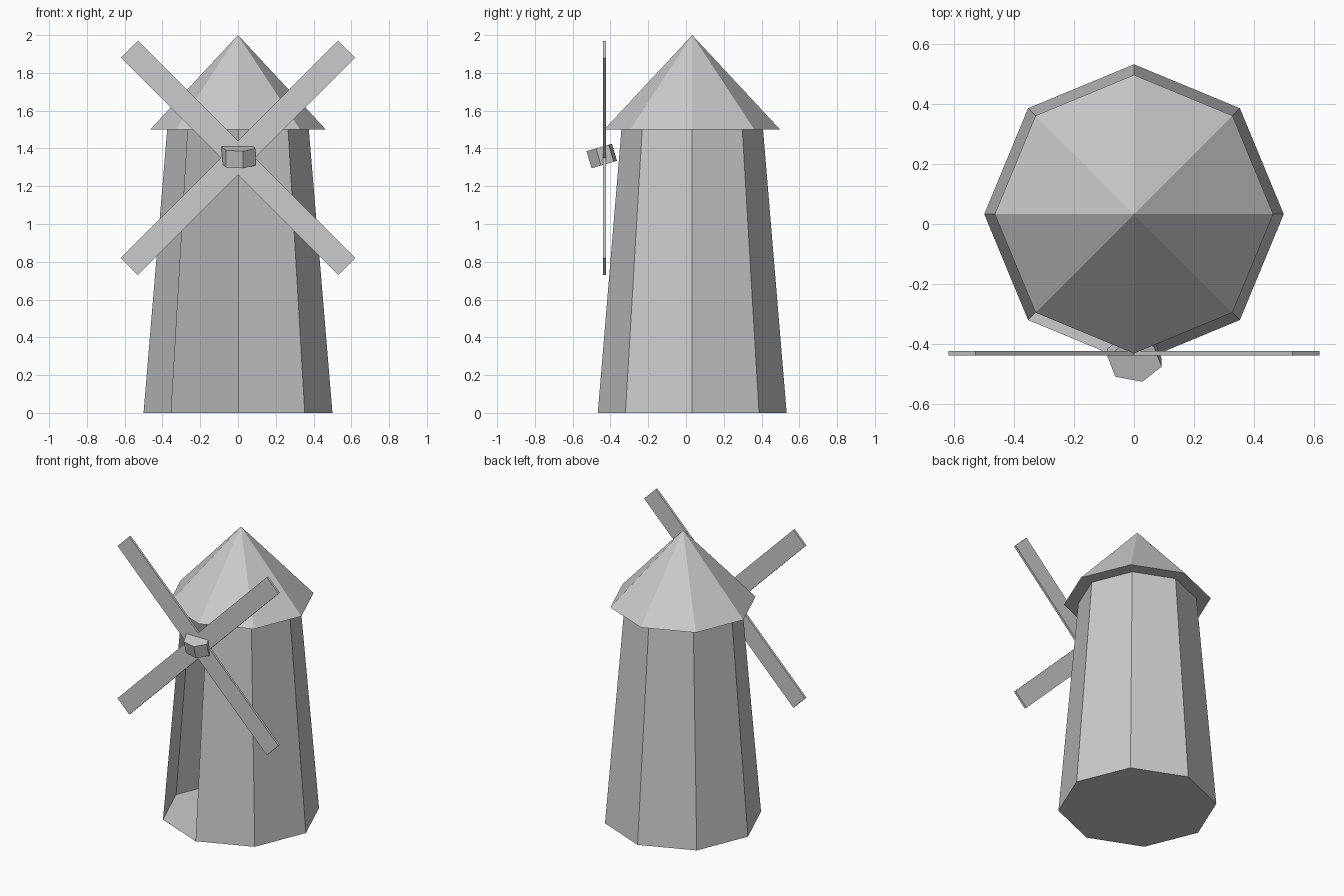
import bpy, bmesh, math
from mathutils import Matrix, Vector

if "Cube" in bpy.data.objects:
    bpy.data.objects.remove(bpy.data.objects["Cube"])

grey = bpy.data.materials.new("light_grey")
grey.diffuse_color = (0.6, 0.6, 0.6, 1)
grey.use_nodes = True
grey.node_tree.nodes["Principled BSDF"].inputs["Base Color"].default_value = grey.diffuse_color
CY = 0.033  # tower axis


def finish(name, bm):
    mesh = bpy.data.meshes.new(name)
    bm.to_mesh(mesh)
    bm.free()
    mesh.materials.append(grey)
    obj = bpy.data.objects.new(name, mesh)
    bpy.context.collection.objects.link(obj)
    return obj


def cone(sides, r1, r2, depth, matrix):
    bm = bmesh.new()
    bmesh.ops.create_cone(bm, cap_ends=True, segments=sides, radius1=r1,
                          radius2=r2, depth=depth, matrix=matrix)
    return bm


# tapered eight-sided tower; its front-left wall is an open doorway
bm = cone(8, 0.5, 0.375, 1.5, Matrix.Translation((0, CY, 0.75)))
bm.normal_update()
opening = [f for f in bm.faces if abs(f.normal.z) < 0.5
           and f.calc_center_median().x < -0.05
           and f.calc_center_median().y - CY < -0.3]
lid = [f for f in bm.faces if f.normal.z > 0.9]
bmesh.ops.delete(bm, geom=opening + lid, context='FACES')
finish("tower", bm)

# pointed roof with a closed underside
finish("roof", cone(8, 0.465, 0, 0.5, Matrix.Translation((0, CY, 1.75))))

# two crossed boards make the four sails
for name, angle in (("sail_rising", -45), ("sail_falling", 45)):
    bm = bmesh.new()
    bmesh.ops.create_cube(bm, size=1, matrix=Matrix.Translation((0, -0.432, 1.35))
                          @ Matrix.Rotation(math.radians(angle), 4, 'Y')
                          @ Matrix.Diagonal((1.626, 0.015, 0.127, 1)))
    finish(name, bm)

# tilted six-sided hub
finish("hub", cone(6, 1, 1, 1, Matrix.Translation((0.002, -0.446, 1.36))
                   @ Matrix.Rotation(math.radians(16.5), 4, 'X')
                   @ Matrix.Diagonal((0.093, 0.073, 0.094, 1))
                   @ Matrix.Rotation(math.radians(16), 4, 'Z')))
